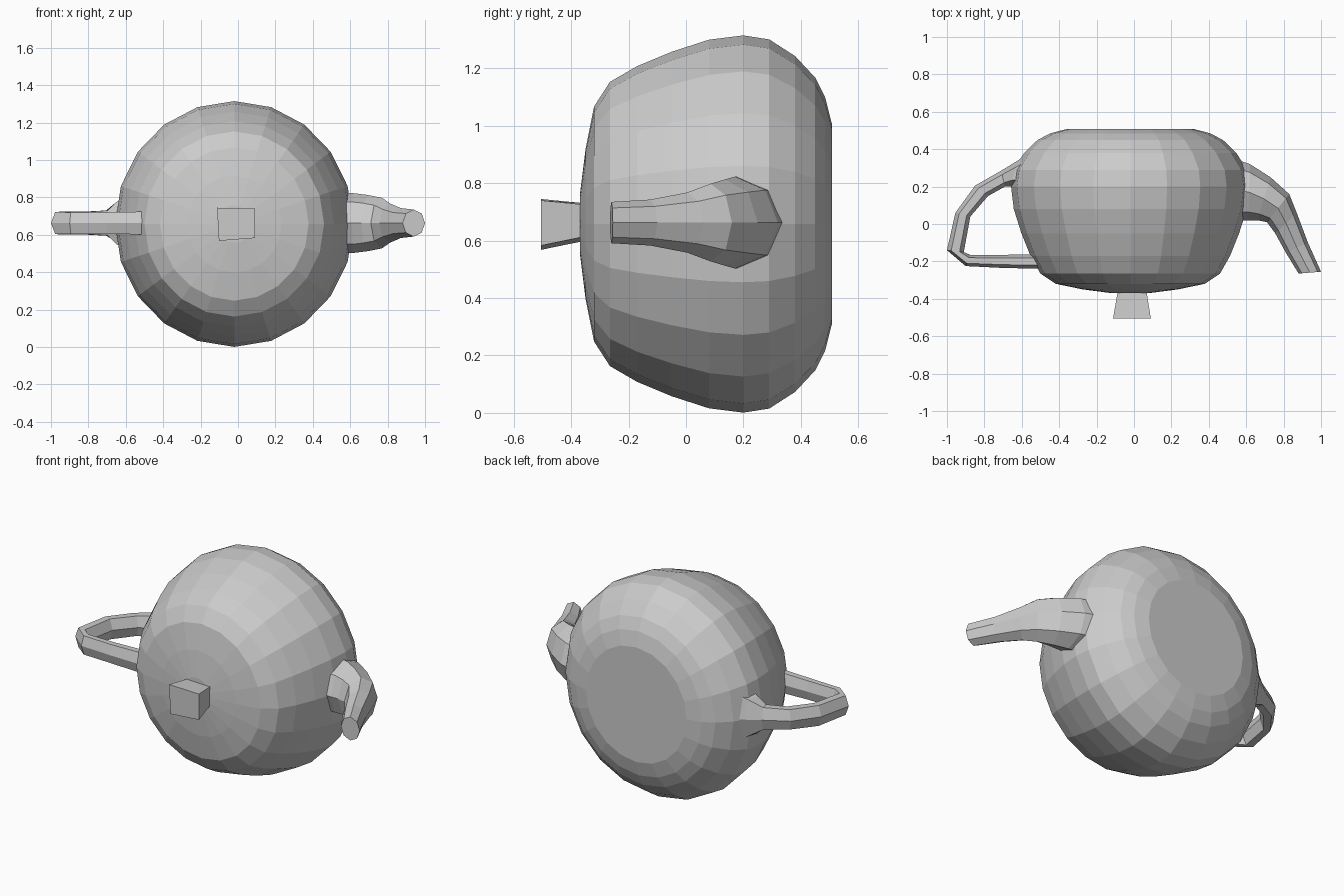
import bpy, bmesh
from math import cos, sin, pi
from mathutils import Vector

cube = bpy.data.objects.get("Cube")
if cube:
    bpy.data.objects.remove(cube, do_unlink=True)

MID = 0.658  # height of the pot's axis

clay = bpy.data.materials.new("grey clay")
clay.use_nodes = True
clay.diffuse_color = (0.6, 0.6, 0.6, 1)
clay.node_tree.nodes["Principled BSDF"].inputs["Base Color"].default_value = (0.6, 0.6, 0.6, 1)


def loft(name, rings):
    """Skin a list of equal-length vertex rings and cap both ends."""
    bm = bmesh.new()
    loops = [[bm.verts.new(p) for p in ring] for ring in rings]
    n = len(loops[0])
    for a, b in zip(loops, loops[1:]):
        for i in range(n):
            j = (i + 1) % n
            bm.faces.new((a[i], a[j], b[j], b[i]))
    bm.faces.new(loops[0])
    bm.faces.new(loops[-1])
    bmesh.ops.recalc_face_normals(bm, faces=bm.faces)
    mesh = bpy.data.meshes.new(name)
    bm.to_mesh(mesh)
    bm.free()
    mesh.materials.append(clay)
    obj = bpy.data.objects.new(name, mesh)
    bpy.context.collection.objects.link(obj)
    return obj


def turned_ring(y, r, sides=20):
    """Ring around the pot's front-to-back axis."""
    turn = [2 * pi * i / sides for i in range(sides)]
    return [(-0.02 + 0.97 * r * sin(a), y, MID + r * cos(a)) for a in turn]


def tube_ring(x1, y1, x2, y2, half, sides):
    """Oval ring spanning two plan points, with a given half height."""
    p, q = Vector((x1, y1, MID + 0.005)), Vector((x2, y2, MID + 0.005))
    turn = [2 * pi * i / sides for i in range(sides)]
    return [(p + q) / 2 + (q - p) / 2 * cos(a) + Vector((0, 0, half * sin(a)))
            for a in turn]


# Pot lying on its side: lid at the front, flat base at the back
pot_profile = [(-0.37, 0.10), (-0.35, 0.26), (-0.32, 0.41), (-0.265, 0.495),
               (-0.17, 0.55), (-0.05, 0.60), (0.08, 0.642), (0.20, 0.657),
               (0.29, 0.643), (0.38, 0.585), (0.45, 0.51), (0.485, 0.44),
               (0.508, 0.35)]
loft("pot_body", [turned_ring(y, r) for y, r in pot_profile])

# Square lid knob, widening to the front
knob = []
for y, x1, x2, z1, z2 in [(-0.35, -0.085, 0.065, 0.6, 0.73),
                          (-0.505, -0.112, 0.09, 0.568, 0.745)]:
    knob.append([(x1, y, z2), (x2, y, z2 - 0.005), (x2, y, z1 + 0.015), (x1 + 0.01, y, z1)])
loft("lid_knob", knob)

# Spout, curving forward to a narrow tip
spout = [(0.50, 0.36, 0.50, 0.02, 0.16), (0.62, 0.32, 0.61, 0.02, 0.16),
         (0.73, 0.25, 0.66, 0.02, 0.15), (0.83, 0.16, 0.71, 0.01, 0.135),
         (0.87, 0.06, 0.755, -0.05, 0.105), (0.93, -0.10, 0.81, -0.15, 0.08),
         (1.0, -0.255, 0.88, -0.265, 0.072)]
loft("spout", [tube_ring(*s, 8) for s in spout])

# Looped handle, flared where its rear end meets the pot
handle = [(-0.52, 0.42, -0.56, 0.18, 0.19), (-0.62, 0.34, -0.66, 0.20, 0.13),
          (-0.71, 0.285, -0.69, 0.20, 0.078), (-0.85, 0.205, -0.78, 0.15, 0.07),
          (-0.955, 0.06, -0.875, 0.04, 0.072), (-1.0, -0.14, -0.91, -0.15, 0.068),
          (-0.90, -0.225, -0.875, -0.165, 0.066), (-0.70, -0.235, -0.70, -0.165, 0.066),
          (-0.46, -0.24, -0.46, -0.16, 0.072)]
loft("handle", [tube_ring(*h, 6) for h in handle])
